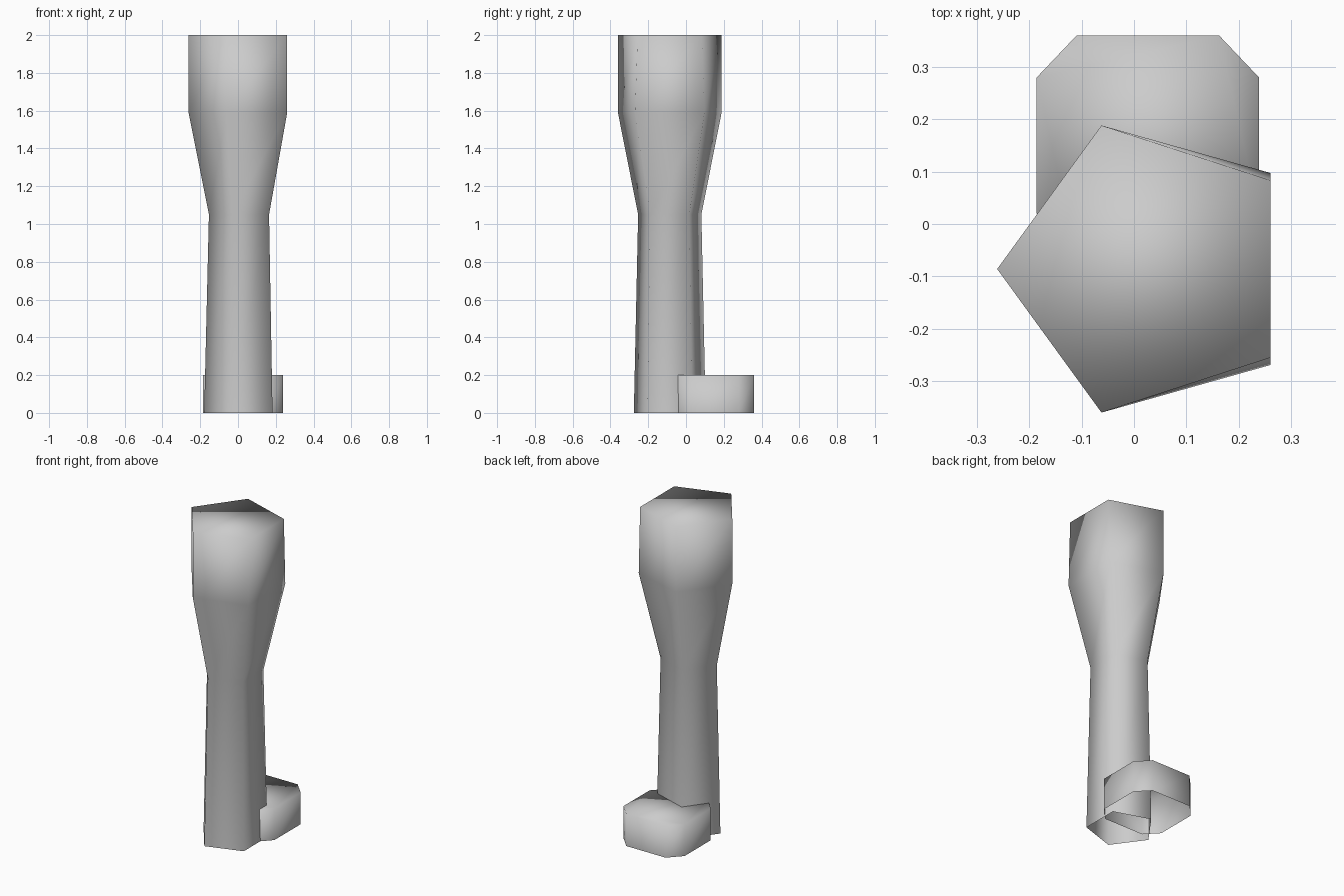
import bpy, bmesh, math

if "Cube" in bpy.data.objects:
    bpy.data.objects.remove(bpy.data.objects["Cube"])

def loft(name, rings):
    """Skin a stack of rings, capped on top and open underneath."""
    bm = bmesh.new()
    loops = [[bm.verts.new(p) for p in ring] for ring in rings]
    n = len(loops[0])
    for low, high in zip(loops, loops[1:]):
        for i in range(n):
            j = (i + 1) % n
            bm.faces.new((low[i], low[j], high[j], high[i]))
    bm.faces.new(loops[-1])
    mesh = bpy.data.meshes.new(name)
    bm.to_mesh(mesh)
    bm.free()
    mesh.shade_smooth()
    obj = bpy.data.objects.new(name, mesh)
    bpy.context.collection.objects.link(obj)
    return obj

def pentagon(cx, radius, z, flare=0.0):
    """Five-sided ring pointing to -x; flare widens its flat +x side."""
    ring = []
    for deg in (-108, -36, 36, 108, 180):
        a = math.radians(deg)
        y = radius * math.sin(a)
        if abs(deg) == 36:
            y += math.copysign(flare, y)
        ring.append((cx + radius * math.cos(a), -0.086 + y, z))
    return ring

# Five-sided leg: slim shin flaring into the thigh
loft("leg", [
    pentagon(0.021, 0.200, 0.0),
    pentagon(0.022, 0.176, 1.05),
    pentagon(0.027, 0.2885, 1.59, 0.014),
    pentagon(0.027, 0.2885, 2.0),
])

# Foot: chamfered block behind the leg base
hx, hy, ix, iy = 0.2125, 0.21, 0.1365, 0.13
octagon = [(ix, -hy), (hx, -iy), (hx, iy), (ix, hy),
           (-ix, hy), (-hx, iy), (-hx, -iy), (-ix, -hy)]
loft("foot", [[(0.0265 + x, 0.15 + y, z) for x, y in octagon] for z in (0.0, 0.2)])
